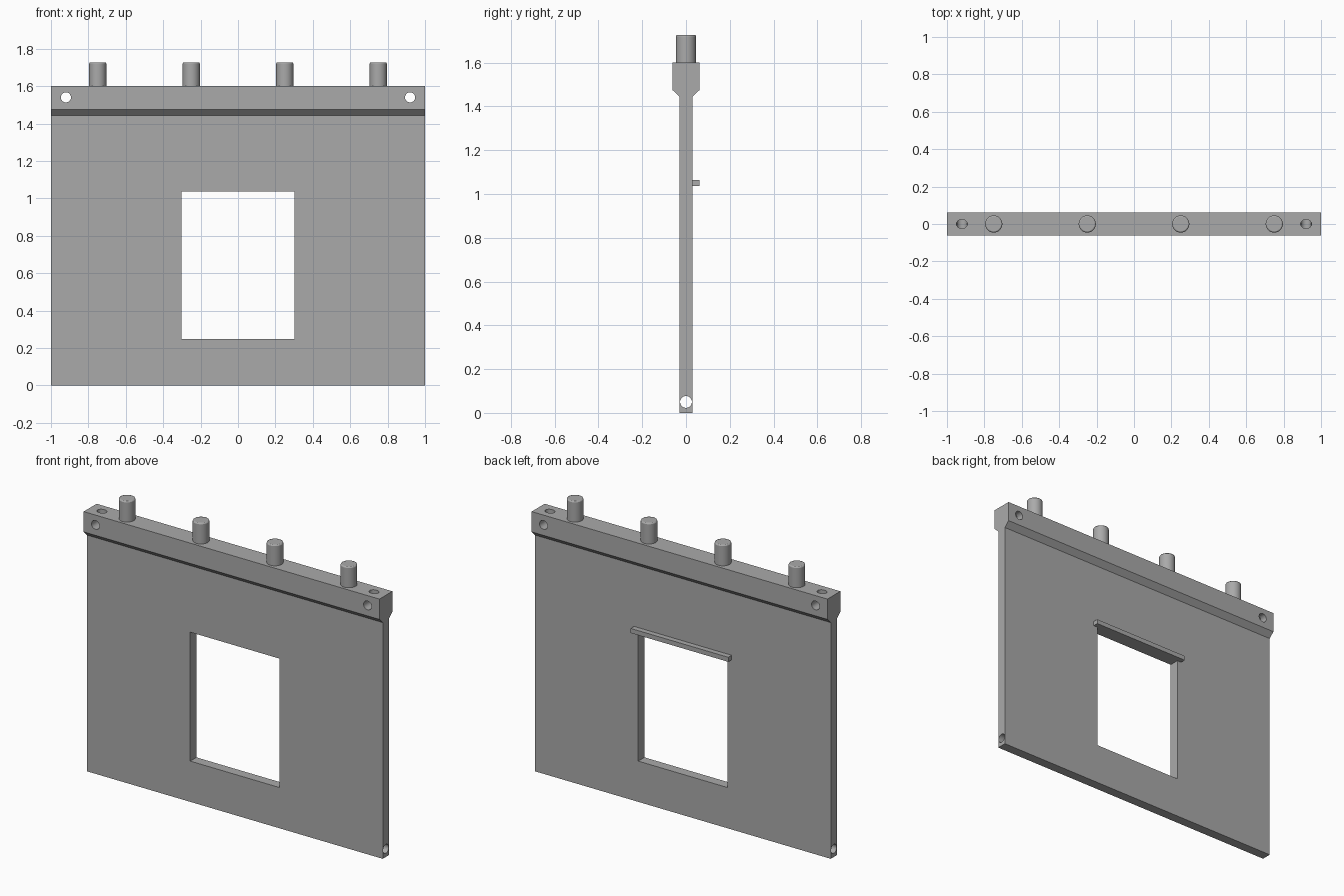
import bpy, bmesh, math
from mathutils import Matrix

if "Cube" in bpy.data.objects:
    bpy.data.objects.remove(bpy.data.objects["Cube"])

grey = bpy.data.materials.new("light_grey")
grey.diffuse_color = (0.4, 0.4, 0.4, 1)
grey.use_nodes = True
grey.node_tree.nodes["Principled BSDF"].inputs["Base Color"].default_value = grey.diffuse_color


def make_object(name, bm):
    bmesh.ops.recalc_face_normals(bm, faces=bm.faces)
    mesh = bpy.data.meshes.new(name)
    bm.to_mesh(mesh)
    bm.free()
    mesh.materials.append(grey)
    obj = bpy.data.objects.new(name, mesh)
    bpy.context.collection.objects.link(obj)
    return obj


def box(name, x, y, z):
    bm = bmesh.new()
    size = [b - a for a, b in (x, y, z)]
    mid = [(a + b) / 2 for a, b in (x, y, z)]
    bmesh.ops.create_cube(bm, size=1, matrix=Matrix.Translation(mid) @ Matrix.Diagonal((*size, 1)))
    return make_object(name, bm)


def cylinder(name, centre, radius, length, axis="Z", squash=1):
    turn = {"X": Matrix.Rotation(math.pi / 2, 4, "Y"),
            "Y": Matrix.Rotation(math.pi / 2, 4, "X"), "Z": Matrix()}[axis]
    bm = bmesh.new()
    bmesh.ops.create_cone(bm, cap_ends=True, segments=32, radius1=radius, radius2=radius, depth=length,
                          matrix=Matrix.Translation(centre) @ turn @ Matrix.Diagonal((1, squash, 1, 1)))
    return make_object(name, bm)


def smooth(obj):
    bpy.ops.object.select_all(action="DESELECT")
    obj.select_set(True)
    bpy.context.view_layer.objects.active = obj
    bpy.ops.object.shade_smooth_by_angle(angle=math.radians(30))


# Panel with thick tapered head, extruded from its side profile
half = [(0.03, 0), (0.03, 1.444), (0.0625, 1.476), (0.0625, 1.6)]
profile = half + [(-y, z) for y, z in reversed(half)]
bm = bmesh.new()
face = bm.faces.new([bm.verts.new((-1, y, z)) for y, z in profile])
side = bmesh.ops.extrude_face_region(bm, geom=[face])["geom"]
bmesh.ops.translate(bm, vec=(2, 0, 0), verts=[v for v in side if isinstance(v, bmesh.types.BMVert)])
panel = make_object("panel", bm)

# Window, lengthwise bottom bore, and crossing holes at both head ends
cutters = [box("window_cutter", (-0.302, 0.302), (-0.2, 0.2), (0.249, 1.037)),
           cylinder("bottom_bore_cutter", (0, 0, 0.05), 0.027, 2.4, "X")]
for x in (-0.92, 0.92):
    cutters.append(cylinder("cross_hole_cutter", (x, 0, 1.54), 0.027, 0.4, "Y"))
    cutters.append(cylinder("top_hole_cutter", (x, 0, 1.6), 0.029, 0.12, "Z", 0.83))

bpy.context.view_layer.objects.active = panel
for cutter in cutters:
    mod = panel.modifiers.new("cut", "BOOLEAN")
    mod.operation, mod.solver, mod.object = "DIFFERENCE", "EXACT", cutter
    bpy.ops.object.modifier_apply(modifier=mod.name)
    bpy.data.objects.remove(cutter)
smooth(panel)

# Ledge above the window on the back
box("window_ledge", (-0.33, 0.33), (0.028, 0.0625), (1.037, 1.065))

# Four pegs with a small rounded rim
for x in (-0.75, -0.25, 0.25, 0.75):
    peg = cylinder("peg", (x, 0, 1.6585), 0.046, 0.137)
    bevel = peg.modifiers.new("rim", "BEVEL")
    bevel.width, bevel.segments, bevel.limit_method = 0.007, 2, "ANGLE"
    bevel.angle_limit = math.radians(60)
    smooth(peg)
